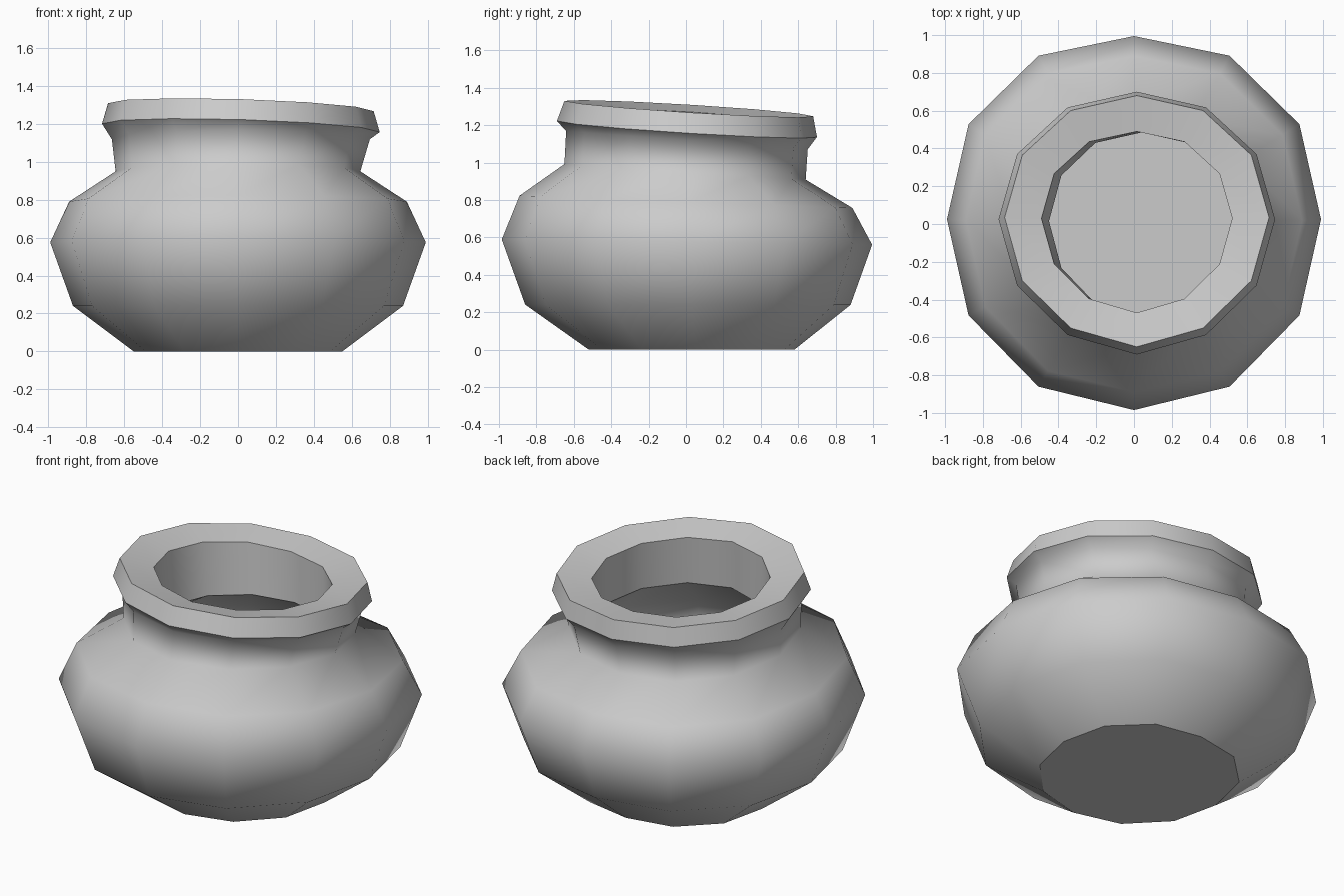
import bpy
import bmesh
from math import cos, sin, tau, radians
from mathutils import Vector

default_cube = bpy.data.objects.get("Cube")
if default_cube:
    bpy.data.objects.remove(default_cube, do_unlink=True)

SIDES = 12

clay = bpy.data.materials.new("grey clay")
clay.use_nodes = True
clay_colour = (0.6, 0.6, 0.6, 1)
clay.diffuse_color = clay_colour
clay.node_tree.nodes["Principled BSDF"].inputs["Base Color"].default_value = clay_colour


def hand_formed_point(radius, height, centre_x, centre_y, angle):
    """Point on a ring: the belly bulges a little on its diagonals,
    the mouth is slightly squashed, and everything leans more towards the top."""
    bulge = 1 + 0.025 * abs(sin(2 * angle)) if height < 0.9 else 1
    squash = 0.95 if height > 1.1 else 1
    x = centre_x + radius * bulge * cos(angle)
    y = centre_y + radius * bulge * squash * sin(angle) + 0.02 * abs(cos(angle))
    if height > 1.15:
        lean_back, lean_side = 0.062, 0.03
    else:
        lean_back, lean_side = 0.075 * min(1, height ** 3), 0
    return Vector((x, y, height - lean_back * y - lean_side * x))


def lathe(name, profile, smooth_angle=75):
    """Spin rings of (radius, height, centre x, centre y) into a faceted wall.
    A single ring becomes a flat disc."""
    bm = bmesh.new()
    rings = []
    for ring in profile:
        rings.append([bm.verts.new(hand_formed_point(*ring, tau * i / SIDES))
                      for i in range(SIDES)])
    for lower, upper in zip(rings, rings[1:]):
        for i in range(SIDES):
            j = (i + 1) % SIDES
            bm.faces.new((lower[i], lower[j], upper[j], upper[i]))
    if len(rings) == 1:
        bm.faces.new(rings[0])
    mesh = bpy.data.meshes.new(name)
    bm.to_mesh(mesh)
    bm.free()
    mesh.materials.append(clay)
    pot_part = bpy.data.objects.new(name, mesh)
    bpy.context.collection.objects.link(pot_part)
    bpy.ops.object.select_all(action="DESELECT")
    pot_part.select_set(True)
    bpy.context.view_layer.objects.active = pot_part
    bpy.ops.object.shade_smooth_by_angle(angle=radians(smooth_angle))
    return pot_part


# Round belly flowing into a short neck that flares out under the lip
body = [
    (0.55, 0, 0, 0.03),
    (0.87, 0.24, 0, 0.01),
    (0.99, 0.575, 0, 0.005),
    (0.89, 0.79, 0, 0),
    (0.645, 0.95, 0, -0.005),
    (0.68, 1.12, 0.015, 0.005),
    (0.732, 1.18, 0.015, 0.005),
]
# Thick leaning lip whose top dips slightly towards the mouth
lip = [body[-1], (0.7, 1.29, 0.015, 0.015), (0.505, 1.257, 0.015, 0.01)]
# Short wall inside the mouth
mouth = [lip[-1], (0.49, 0.955, 0.04, -0.005)]
# Hollow inside the belly
hollow = [
    mouth[-1],
    (0.8, 0.72, 0, 0),
    (0.89, 0.57, 0, 0),
    (0.8, 0.28, 0, 0),
    (0.57, 0.09, 0.02, 0.02),
]

lathe("pot_body", body)
lathe("pot_lip", lip, smooth_angle=35)
lathe("mouth_wall", mouth)
lathe("inner_hollow", hollow)
lathe("inner_floor", hollow[-1:])
base = lathe("pot_base", body[:1])
base.data.flip_normals()
